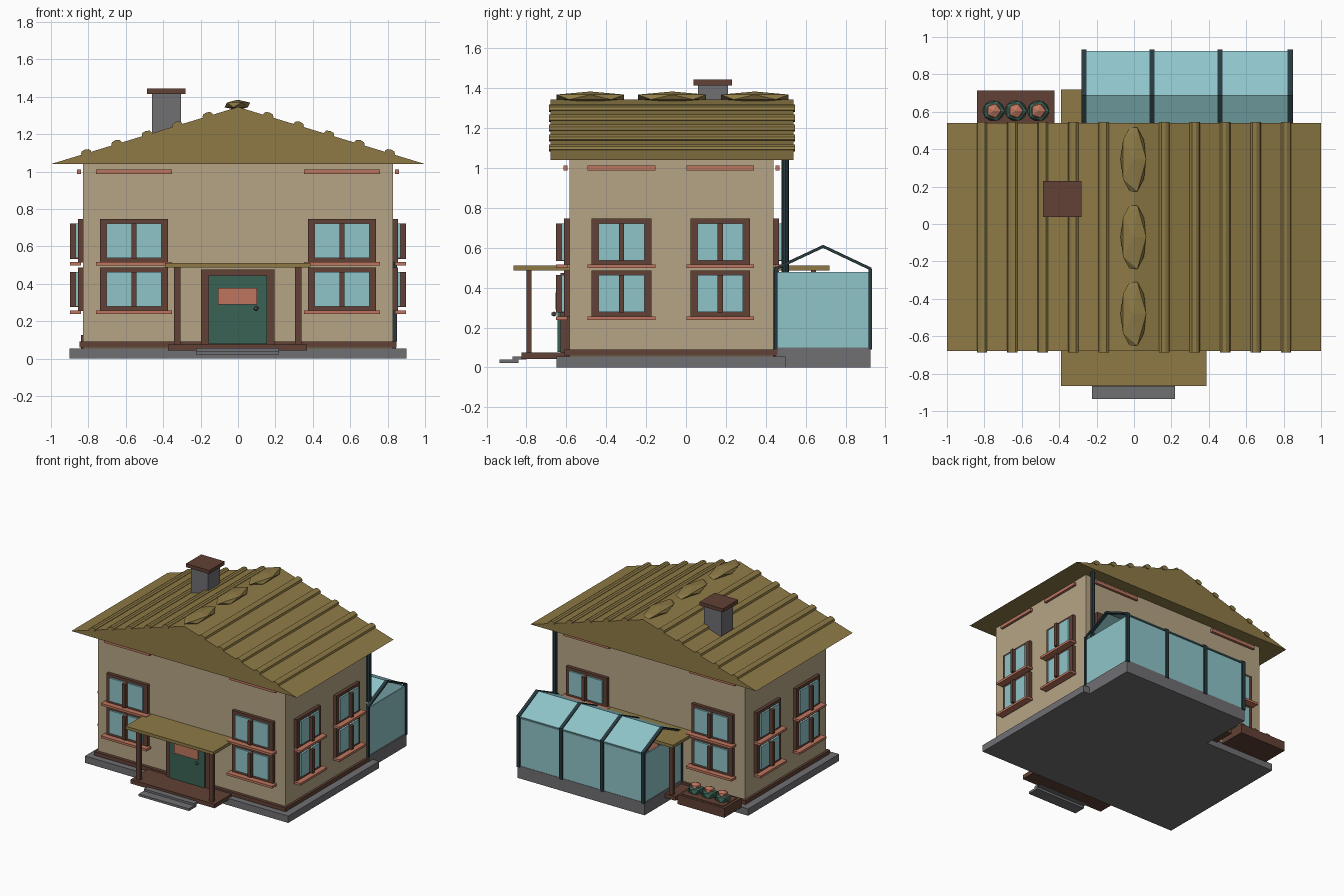
import bpy, bmesh, math
from mathutils import Vector

if "Cube" in bpy.data.objects:
    bpy.data.objects.remove(bpy.data.objects["Cube"])


def mat(name, r, g, b):
    m = bpy.data.materials.new(name)
    m.diffuse_color = [((c / 255 + 0.055) / 1.055) ** 2.4 for c in (r, g, b)] + [1]
    m.use_nodes = True
    m.node_tree.nodes["Principled BSDF"].inputs["Base Color"].default_value = m.diffuse_color
    return m


WALL = mat("beige_plaster", 182, 165, 133)
ROOF = mat("straw_roof", 142, 122, 70)
WOOD = mat("brown_wood", 97, 65, 53)
BRICK = mat("terracotta", 190, 118, 95)
GLASS = mat("pale_glass", 143, 197, 202)
GREEN = mat("dark_green", 58, 98, 85)
METAL = mat("dark_metal", 40, 57, 62)
STONE = mat("grey_stone", 112, 112, 116)


def finish(name, bm, m):
    bmesh.ops.recalc_face_normals(bm, faces=bm.faces)
    me = bpy.data.meshes.new(name)
    bm.to_mesh(me)
    bm.free()
    me.materials.append(m)
    ob = bpy.data.objects.new(name, me)
    bpy.context.collection.objects.link(ob)
    return ob


def box(name, x, y, z, m):
    bm = bmesh.new()
    bmesh.ops.create_cube(bm, size=1)
    lo = Vector((min(x), min(y), min(z)))
    hi = Vector((max(x), max(y), max(z)))
    for v in bm.verts:
        v.co = (lo + hi) / 2 + v.co * (hi - lo)
    return finish(name, bm, m)


def prism(name, pts, span, axis, m):
    """Extrude a profile (other horizontal axis, z) along x or y."""
    bm = bmesh.new()
    place = (lambda p, s: (s, p[0], p[1])) if axis == 'x' else (lambda p, s: (p[0], s, p[1]))
    a = [bm.verts.new(place(p, span[0])) for p in pts]
    b = [bm.verts.new(place(p, span[1])) for p in pts]
    bm.faces.new(a)
    bm.faces.new(b[::-1])
    n = len(pts)
    for i in range(n):
        bm.faces.new((a[i], a[(i + 1) % n], b[(i + 1) % n], b[i]))
    return finish(name, bm, m)


def blob(name, c, s, m):
    bm = bmesh.new()
    bmesh.ops.create_icosphere(bm, subdivisions=1, radius=1)
    for v in bm.verts:
        v.co = Vector((c[0] + v.co.x * s[0], c[1] + v.co.y * s[1], c[2] + v.co.z * s[2]))
    return finish(name, bm, m)


def on_wall(name, side, u, z, d, m):
    """Box on a wall: u along the wall, d outward from it."""
    if side == 'front':
        box(name, u, [-0.585 - t for t in d], z, m)
    elif side == 'back':
        box(name, u, [0.44 + t for t in d], z, m)
    else:
        s = 1 if side == 'right' else -1
        box(name, [s * (0.83 + t) for t in d], u, z, m)


# Body of the house
box("foundation", (-0.9, 0.9), (-0.65, 0.5), (0, 0.055), STONE)
box("skirting", (-0.848, 0.848), (-0.61, 0.46), (0.06, 0.09), WOOD)
box("house_walls", (-0.83, 0.83), (-0.585, 0.44), (0.055, 1.04), WALL)

# Roof with ribs and ridge caps
prism("roof", [(-1, 1.04), (1, 1.04), (0, 1.345)], (-0.68, 0.54), 'y', ROOF)
for s in (-1, 1):
    for i in range(1, 6):
        cx = s * 0.1625 * i
        cz = 1.345 - 0.305 * abs(cx)
        tilt = -s * math.atan(0.305)
        pts = []
        for k in range(8):
            a = math.tau * k / 8
            px, pz = 0.029 * math.cos(a), 0.018 * math.sin(a)
            pts.append((cx + px * math.cos(tilt) - pz * math.sin(tilt),
                        cz + 0.004 + px * math.sin(tilt) + pz * math.cos(tilt)))
        prism("roof_rib", pts, (-0.686, 0.546), 'y', ROOF)
for y in (-0.48, -0.07, 0.345):
    blob("ridge_cap", (-0.003, y, 1.356), (0.077, 0.2, 0.028), ROOF)

# Chimney
box("chimney", (-0.46, -0.306), (0.06, 0.21), (1.1, 1.42), STONE)
box("chimney_cap", (-0.487, -0.28), (0.037, 0.23), (1.415, 1.443), WOOD)


# Windows: two storeys in each column, lintel strip near the roof
def window_column(side, c, w):
    for z0, z1, sill in ((0.513, 0.747, 0.507), (0.255, 0.487, 0.247)):
        on_wall("window_frame", side, (c - w, c + w), (z0, z1), (0, 0.026), WOOD)
        for s in (-1, 1):
            on_wall("window_pane", side, (c + s * 0.013, c + s * (w - 0.035)),
                    (z0 + 0.024, z1 - 0.024), (0.02, 0.04), GLASS)
        on_wall("window_mullion", side, (c - 0.013, c + 0.013),
                (z0 + 0.02, z1 - 0.024), (0.02, 0.068), WOOD)
        on_wall("window_sill", side, (c - w - 0.02, c + w + 0.02),
                (sill - 0.009, sill + 0.009), (0.01, 0.068), BRICK)
    on_wall("lintel_strip", side, (c - w - 0.02, c + w + 0.02), (0.987, 1.012), (0.01, 0.03), BRICK)


for side in ('front', 'back'):
    for c in (-0.556, 0.556):
        window_column(side, c, 0.182)
for side in ('left', 'right'):
    for c in (-0.324, 0.172):
        window_column(side, c, 0.15)

# Doors and porches, front and back
for side, front, post, deck, reach in (('front', 0, 0.202, 0.24, 0.28), ('back', 0, 0.2, 0.225, 0.28)):
    on_wall("door_frame", side, (-0.198, 0.195), (0.075, 0.475), (0, 0.045), WOOD)
    on_wall("door", side, (-0.158, 0.155), (0.078, 0.445), (0.03, 0.06), GREEN)
    on_wall("door_panel", side, (-0.108, 0.102), (0.29, 0.377), (0.06, 0.069), BRICK)
    on_wall("porch_deck", side, (-0.373, 0.37), (0.042, 0.075), (0, deck), WOOD)
    on_wall("porch_canopy", side, (-0.39, 0.387), (0.487, 0.512), (0, reach), ROOF)
    for x in (-0.325, 0.322):
        on_wall("porch_post", side, (x - 0.017, x + 0.017), (0.07, 0.49), (post - 0.013, post + 0.013), WOOD)
blob("door_knob", (0.097, -0.662, 0.268), (0.015, 0.015, 0.013), STONE)
box("upper_step", (-0.225, 0.22), (-0.87, -0.8), (0.04, 0.056), STONE)
box("lower_step", (-0.225, 0.22), (-0.935, -0.84), (0.022, 0.04), STONE)

# Greenhouse base, panes and metal frames
box("greenhouse_base", (-0.28, 0.845), (0.45, 0.925), (0, 0.1), STONE)
box("greenhouse_back_pane", (-0.275, 0.838), (0.912, 0.922), (0.1, 0.48), GLASS)
for x in (-0.27, 0.833):
    box("greenhouse_end_pane", (x - 0.005, x + 0.005), (0.452, 0.92), (0.1, 0.48), GLASS)
for ye in (0.45, 0.925):
    prism("greenhouse_roof_pane", [(ye, 0.487), (0.688, 0.602), (0.688, 0.61), (ye, 0.495)],
          (-0.275, 0.838), 'x', GLASS)
for x in (-0.267, 0.096, 0.46, 0.835):
    span = (x - 0.014, x + 0.014)
    for yc, ye in ((0.45, 0.442), (0.923, 0.931)):
        box("greenhouse_post", span, (yc - 0.009, yc + 0.009), (0.09, 0.495), METAL)
        prism("greenhouse_rafter", [(ye, 0.484), (0.688, 0.599), (0.688, 0.615), (ye, 0.5)],
              span, 'x', METAL)

# Drainpipe at the back corner
pipe = [(0.812 + 0.018 * math.cos(math.tau * k / 8), 0.498 + 0.018 * math.sin(math.tau * k / 8)) for k in range(8)]
bm = bmesh.new()
low = [bm.verts.new((x, y, 0.1)) for x, y in pipe]
bm.faces.new(low)
top = bmesh.ops.extrude_face_region(bm, geom=bm.faces[:])
bmesh.ops.translate(bm, vec=(0, 0, 0.96), verts=[v for v in top['geom'] if isinstance(v, bmesh.types.BMVert)])
bm.faces.new(low[::-1]) if len([f for f in bm.faces if all(v in low for v in f.verts)]) == 0 else None
finish("drainpipe", bm, METAL)

# Flower planter behind the house
box("planter", (-0.84, -0.425), (0.5, 0.715), (0.05, 0.125), WOOD)
box("planter_soil", (-0.818, -0.445), (0.52, 0.697), (0.12, 0.13), WOOD)
for x in (-0.75, -0.632, -0.512):
    blob("plant_leaves", (x, 0.605, 0.145), (0.066, 0.062, 0.045), GREEN)
    blob("plant_flower", (x, 0.605, 0.178), (0.043, 0.043, 0.028), BRICK)
